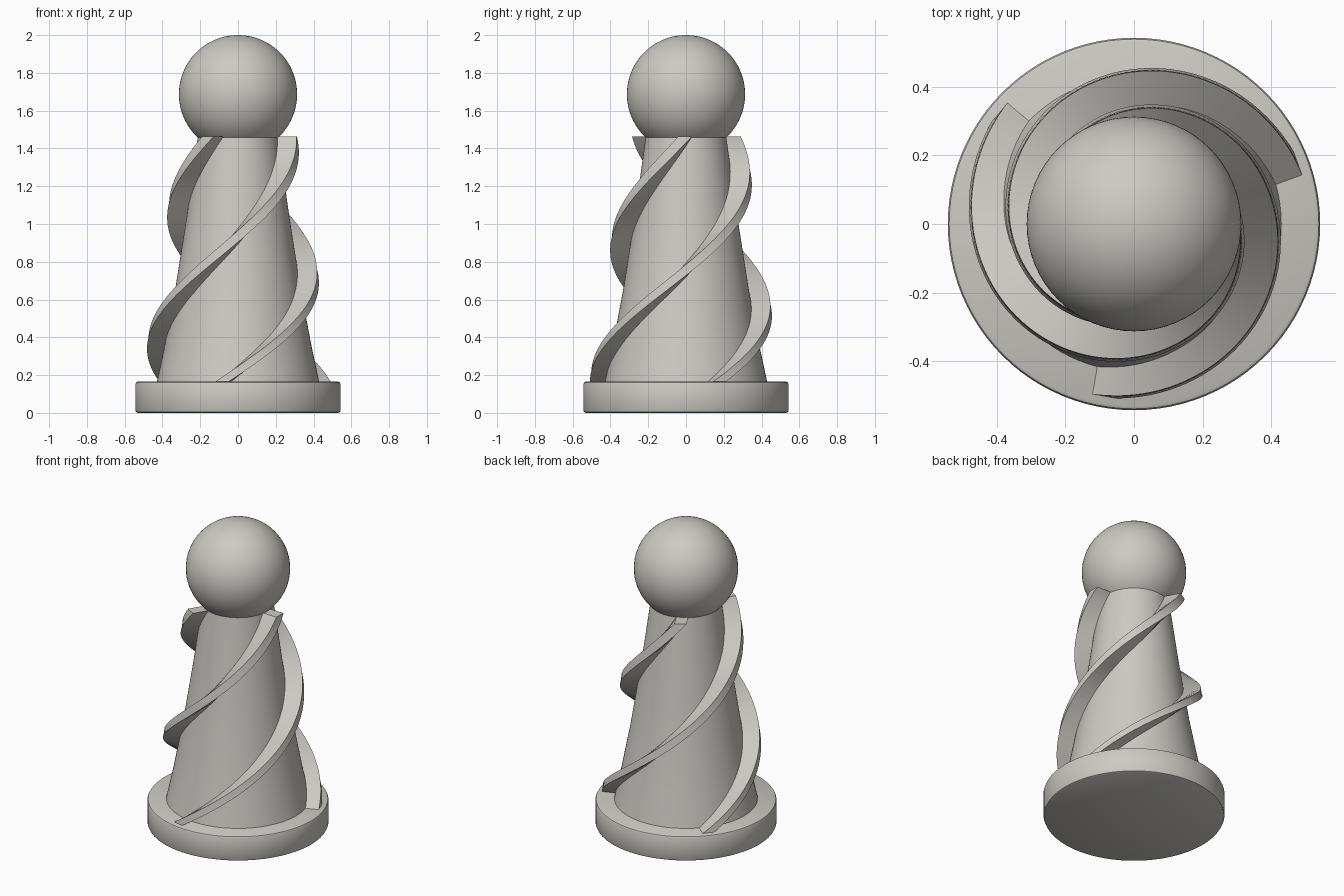
import bpy, bmesh, math

if "Cube" in bpy.data.objects:
    bpy.data.objects.remove(bpy.data.objects["Cube"])

stone = bpy.data.materials.new("warm grey")
stone.diffuse_color = (0.6, 0.59, 0.55, 1)
stone.use_nodes = True
stone.node_tree.nodes["Principled BSDF"].inputs["Base Color"].default_value = stone.diffuse_color

BOTTOM, TOP = 0.163, 1.462
PROFILE = [(0.43, BOTTOM), (0.39, 0.35), (0.333, 0.65), (0.27, 1.05), (0.213, TOP)]


def finish(name, bm, angle=35):
    bmesh.ops.recalc_face_normals(bm, faces=bm.faces)
    mesh = bpy.data.meshes.new(name)
    bm.to_mesh(mesh)
    bm.free()
    mesh.materials.append(stone)
    obj = bpy.data.objects.new(name, mesh)
    bpy.context.collection.objects.link(obj)
    bpy.ops.object.select_all(action='DESELECT')
    bpy.context.view_layer.objects.active = obj
    obj.select_set(True)
    bpy.ops.object.shade_smooth_by_angle(angle=math.radians(angle))
    return obj


def skin(bm, rings):
    """Join closed rings of points into a capped solid."""
    rings = [[bm.verts.new(p) for p in ring] for ring in rings]
    n = len(rings[0])
    for a, b in zip(rings, rings[1:]):
        for i in range(n):
            j = (i + 1) % n
            bm.faces.new((a[i], a[j], b[j], b[i]))
    bm.faces.new(rings[0][::-1])
    bm.faces.new(rings[-1])


def lathe(name, profile, sides=96):
    bm = bmesh.new()
    skin(bm, [[(r * math.cos(math.tau * i / sides), r * math.sin(math.tau * i / sides), z)
               for i in range(sides)] for r, z in profile])
    return finish(name, bm)


def core_radius(z):
    for (r0, z0), (r1, z1) in zip(PROFILE, PROFILE[1:]):
        if z <= z1 + 1e-6:
            return r0 + (r1 - r0) * (z - z0) / (z1 - z0)
    return PROFILE[-1][0]


# Round base with softened rims
lathe("base", [(0.531, 0), (0.539, 0.004), (0.543, 0.012),
               (0.543, 0.153), (0.539, 0.161), (0.531, 0.165)])

# Tapering column
lathe("column", PROFILE)

# Ball on top
bm = bmesh.new()
bmesh.ops.create_uvsphere(bm, u_segments=64, v_segments=40, radius=0.313)
bmesh.ops.translate(bm, verts=bm.verts, vec=(0, 0, 1.687))
finish("ball", bm)


# Three spiral fins, each a level rectangle swept up the column
def spiral_fin(name, start, steps=90, half_width=0.036):
    rings = []
    for k in range(steps + 1):
        z = BOTTOM + (TOP - BOTTOM) * k / steps
        a = math.radians(start + 168.5 * (z - BOTTOM))
        inner = core_radius(z) - 0.04
        outer = 0.51 - 0.153 * (z - BOTTOM)
        c, s = math.cos(a), math.sin(a)
        rings.append([(r * c - w * s, r * s + w * c, z)
                      for r, w in ((inner, -half_width), (outer, -half_width),
                                   (outer, half_width), (inner, half_width))])
    bm = bmesh.new()
    skin(bm, rings)
    finish(name, bm)


for i in range(3):
    spiral_fin(f"spiral_fin_{i + 1}", -100 + 120 * i)
